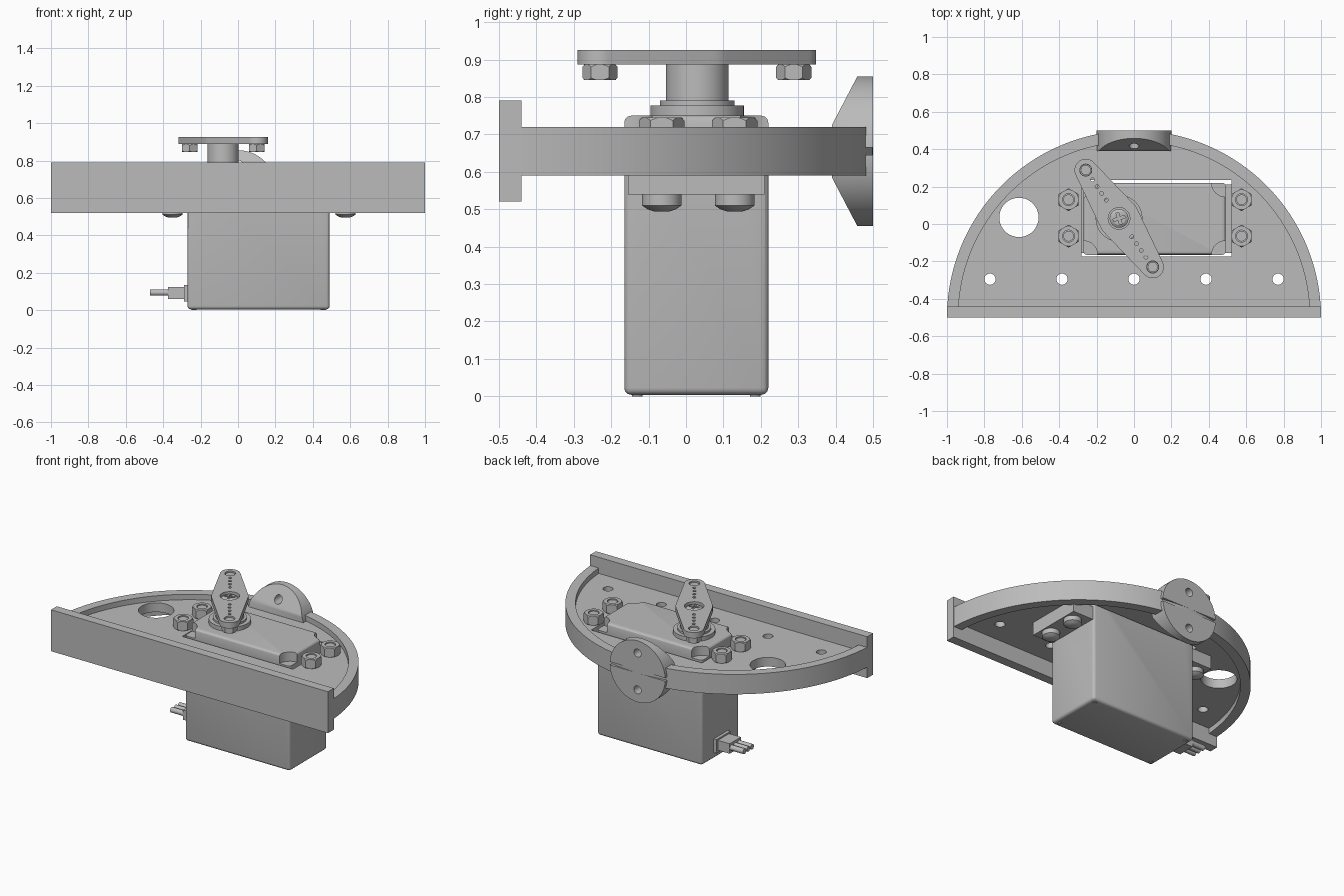
import bpy, bmesh
from math import sin, cos, pi, radians
from mathutils import Vector, Matrix, geometry

if "Cube" in bpy.data.objects:
    bpy.data.objects.remove(bpy.data.objects["Cube"])

GREY = (0.5, 0.5, 0.5, 1)
grey = bpy.data.materials.new("grey plastic")
grey.use_nodes = True
grey.diffuse_color = GREY
grey.node_tree.nodes["Principled BSDF"].inputs["Base Color"].default_value = GREY


def finish(name, bm):
    bmesh.ops.recalc_face_normals(bm, faces=bm.faces[:])
    mesh = bpy.data.meshes.new(name)
    bm.to_mesh(mesh)
    bm.free()
    mesh.materials.append(grey)
    ob = bpy.data.objects.new(name, mesh)
    bpy.context.collection.objects.link(ob)
    return ob


def activate(ob):
    bpy.ops.object.select_all(action='DESELECT')
    ob.select_set(True)
    bpy.context.view_layer.objects.active = ob


def smooth(ob):
    activate(ob)
    bpy.ops.object.shade_smooth_by_angle(angle=radians(30))
    return ob


def arc(x, y, r, n=32, a0=0.0, a1=2 * pi):
    full = abs(a1 - a0 - 2 * pi) < 1e-6
    steps = n if full else n - 1
    return [(x + r * cos(a0 + (a1 - a0) * i / steps),
             y + r * sin(a0 + (a1 - a0) * i / steps)) for i in range(n)]


def prism(name, points, z0, z1):
    """Extrude an outline in the ground plane from z0 to z1."""
    bm = bmesh.new()
    face = bm.faces.new([bm.verts.new((x, y, z0)) for x, y in points])
    up = bmesh.ops.extrude_face_region(bm, geom=[face])["geom"]
    verts = [v for v in up if isinstance(v, bmesh.types.BMVert)]
    bmesh.ops.translate(bm, verts=verts, vec=(0, 0, z1 - z0))
    return finish(name, bm)


def cyl(name, x, y, r, z0, z1, n=32):
    return prism(name, arc(x, y, r, n), z0, z1)


def box(name, lo, hi):
    return prism(name, [(lo[0], lo[1]), (hi[0], lo[1]), (hi[0], hi[1]), (lo[0], hi[1])],
                 lo[2], hi[2])


def lathe(name, x, y, profile, n=40):
    """Stack rings of (radius, z) and close both ends."""
    bm = bmesh.new()
    rings = [[bm.verts.new((px, py, z)) for px, py in arc(x, y, r, n)] for r, z in profile]
    for a, b in zip(rings, rings[1:]):
        for i in range(n):
            j = (i + 1) % n
            bm.faces.new((a[i], a[j], b[j], b[i]))
    bm.faces.new(rings[0])
    bm.faces.new(rings[-1])
    return finish(name, bm)


def apply_mod(ob, mod):
    activate(ob)
    bpy.ops.object.modifier_apply(modifier=mod.name)


def carve(ob, *tools, op='DIFFERENCE'):
    for tool in tools:
        mod = ob.modifiers.new("carve", 'BOOLEAN')
        mod.operation = op
        mod.solver = 'EXACT'
        mod.object = tool
        apply_mod(ob, mod)
        bpy.data.objects.remove(tool)
    return ob


def bevel(ob, width, segments=3):
    mod = ob.modifiers.new("bevel", 'BEVEL')
    mod.width, mod.segments = width, segments
    apply_mod(ob, mod)
    return ob


def turn_to_back(ob):
    """Turn local z to +y and local y to +z, about the disc centre height."""
    m = Matrix(((1, 0, 0, 0), (0, 0, 1, 0), (0, 1, 0, 0.655), (0, 0, 0, 1)))
    ob.data.transform(m)
    ob.data.flip_normals()
    return ob


# Half-round tray: front plate, rim and floor
box("front_plate", (-1, -0.5, 0.52), (1, -0.44, 0.79))
rim = prism("curved_rim", arc(0, -0.5, 1, 73, 0.03, pi - 0.03)
            + arc(0, -0.5, 0.94, 73, pi - 0.03, 0.03), 0.59, 0.72)
smooth(rim)
floor = prism("tray_floor", arc(0, -0.5, 0.95, 73, 0.05, pi - 0.05), 0.625, 0.685)
holes = [cyl("hole", -0.615, 0.035, 0.105, 0.5, 0.8, 48)]
holes += [cyl("hole", x, -0.295, 0.03, 0.5, 0.8) for x in (-0.77, -0.385, 0, 0.385, 0.77)]
holes.append(box("hole", (-0.28, -0.175, 0.5), (0.52, 0.235, 0.8)))
smooth(carve(floor, *holes))

# Rear mounting disc with sloped inner faces, two holes and a slot
disc = turn_to_back(cyl("rear_disc", 0, 0, 0.2, 0.38, 0.5, 64))
wedge = prism("wedge", [(0.39, -0.07), (0.458, -0.2), (0.6, -0.2),
                        (0.6, 0.2), (0.458, 0.2), (0.39, 0.07)], -0.3, 0.3)
wedge.data.transform(Matrix(((0, 0, 1, 0), (1, 0, 0, 0), (0, 1, 0, 0.655), (0, 0, 0, 1))))
carve(disc, wedge, op='INTERSECT')
carve(disc, *[turn_to_back(cyl("hole", 0, h, 0.026, 0.3, 0.6)) for h in (-0.12, 0.12)],
      box("slot", (-0.3, 0.478, 0.645), (0.3, 0.6, 0.665)))
smooth(disc)

# Motor case with scooped top corners
case = bevel(box("motor_case", (-0.27, -0.165, 0.004), (0.49, 0.22, 0.75)), 0.018)
carve(case, *[cyl("scoop", x, y, 0.075, 0.69, 0.8) for x in (-0.27, 0.49)
              for y in (-0.165, 0.22)])
smooth(case)
for x in (-0.235, 0.455):
    for y in (-0.13, 0.185):
        cyl("case_screw", x, y, 0.014, 0, 0.02, 16)

# Mounting ears
for name, x0, x1 in (("right_ear", -0.41, -0.26), ("left_ear", 0.48, 0.635)):
    box(name, (x0, -0.155, 0.54), (x1, 0.21, 0.625))


def nut(name, x, y, r, z0, z1, bolt_r):
    """Hex nut with rounded-off corners and an open bore."""
    ob = prism(name, arc(x, y, r, 6, pi / 6, pi / 6 + 2 * pi), z0, z1)
    c = r * 0.16
    carve(ob, lathe("chamfer", x, y, [(r * 0.88, z0), (r * 1.02, z0 + c),
                                      (r * 1.02, z1 - c), (r * 0.88, z1)]), op='INTERSECT')
    carve(ob, cyl("bore", x, y, bolt_r * 1.15, z0 - 0.1, z1 + 0.1, 24))
    return smooth(ob)


# Four mounting bolts and nuts
for x in (-0.35, 0.575):
    for y in (-0.065, 0.13):
        nut("mounting_nut", x, y, 0.061, 0.685, 0.745, 0.028)
        smooth(cyl("bolt_shank", x, y, 0.028, 0.53, 0.74, 24))
        smooth(lathe("bolt_head", x, y, [(0.02, 0.494), (0.038, 0.5), (0.053, 0.51),
                                         (0.053, 0.54)]))

# Output shaft and hub
HX, HY = -0.08, 0.03
smooth(lathe("shaft_collar", HX, HY, [(0.125, 0.74), (0.125, 0.777), (0.1, 0.777),
                                      (0.1, 0.79), (0.084, 0.79), (0.084, 0.887)], 48))

# Horn arm: outline wrapped around three circles
ends = [Vector((-0.258, 0.288)), Vector((0.1, -0.23))]
hub = Vector((HX, HY))
cloud = arc(HX, HY, 0.11, 48) + [p for e in ends for p in arc(e.x, e.y, 0.06, 32)]
outline = [cloud[i] for i in geometry.convex_hull_2d([Vector(p) for p in cloud])]
horn = prism("horn_arm", outline, 0.887, 0.925)
cuts = [cyl("recess", HX, HY, 0.058, 0.9, 1)]
for e in ends:
    cuts.append(cyl("hole", e.x, e.y, 0.032, 0.8, 1, 24))
    for t in (0.38, 0.52, 0.66, 0.8):
        p = hub.lerp(e, t)
        cuts.append(cyl("hole", p.x, p.y, 0.01, 0.8, 1, 12))
smooth(carve(horn, *cuts))
for e in ends:
    nut("horn_nut", e.x, e.y, 0.047, 0.845, 0.887, 0.026)
    smooth(cyl("horn_bolt", e.x, e.y, 0.027, 0.849, 0.918, 24))

# Cross-head centre screw
screw = lathe("centre_screw", HX, HY, [(0.05, 0.89), (0.05, 0.91), (0.035, 0.92)], 32)
carve(screw, box("slot", (HX - 0.032, HY - 0.007, 0.905), (HX + 0.032, HY + 0.007, 1)),
      box("slot", (HX - 0.007, HY - 0.032, 0.905), (HX + 0.007, HY + 0.032, 1)))
screw.data.transform(Matrix.Translation((HX, HY, 0)) @ Matrix.Rotation(0.3, 4, 'Z')
                     @ Matrix.Translation((-HX, -HY, 0)))
smooth(screw)

# Cable outlet with three wires
box("cable_base", (-0.29, -0.045, 0.045), (-0.265, 0.1, 0.135))
plug = prism("cable_plug", [(-0.375, -0.03), (-0.28, -0.03), (-0.28, 0.085), (-0.375, 0.085)],
             0.06, 0.125)
for i in range(3):
    y = -0.012 + 0.04 * i
    wire = cyl("wire", 0, 0, 0.017, -0.47, -0.36, 20)
    wire.data.transform(Matrix(((0, 0, 1, 0), (1, 0, 0, y), (0, 1, 0, 0.094), (0, 0, 0, 1))))
    smooth(wire)
